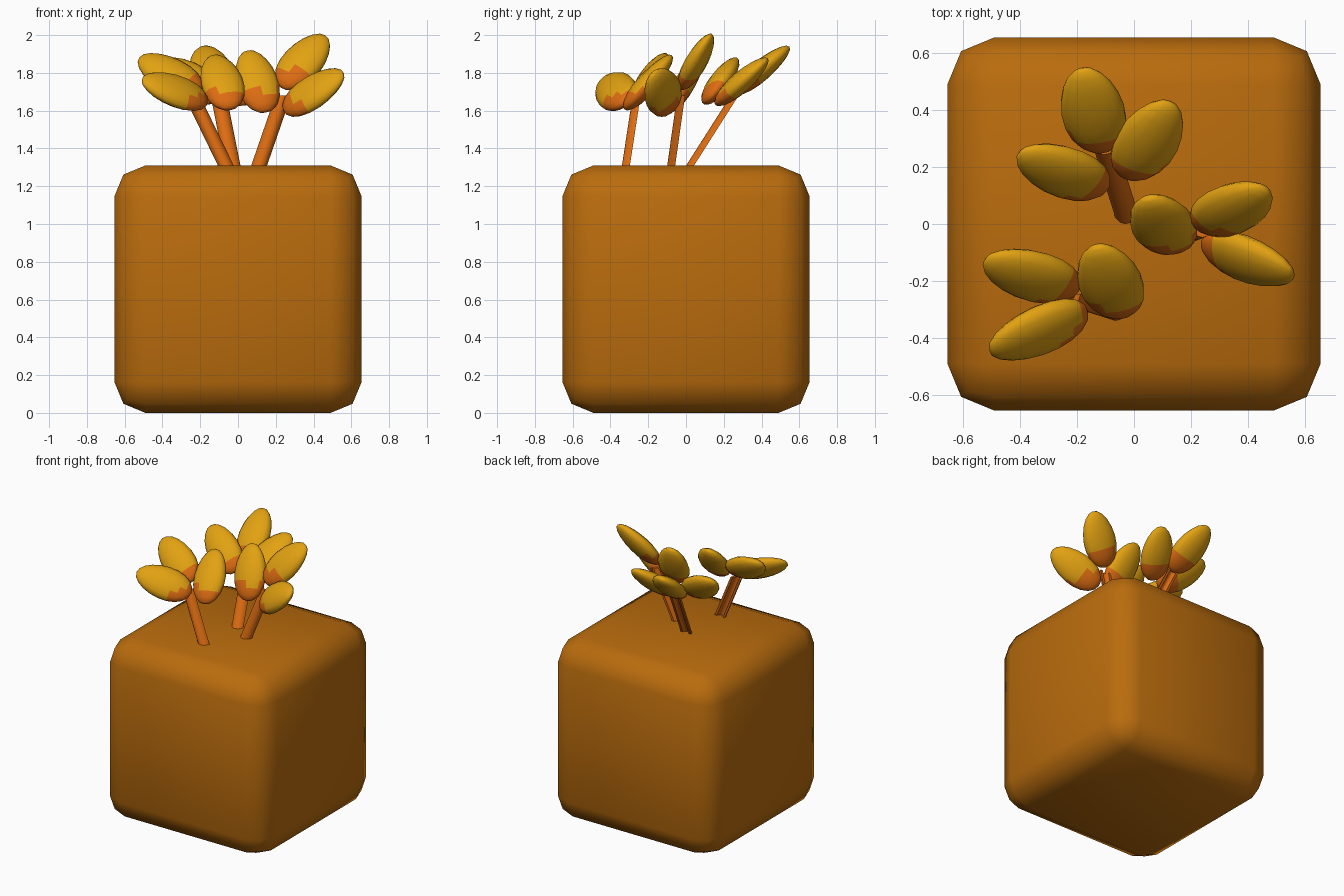
import bpy, bmesh, math
from mathutils import Vector, Matrix

if "Cube" in bpy.data.objects:
    bpy.data.objects.remove(bpy.data.objects["Cube"])


def mat(name, rgb):
    m = bpy.data.materials.new(name)
    m.diffuse_color = (*rgb, 1)
    m.use_nodes = True
    m.node_tree.nodes["Principled BSDF"].inputs["Base Color"].default_value = m.diffuse_color
    return m


BROWN = mat("pot_brown", (0.49, 0.15, 0.004))
ORANGE = mat("stem_orange", (0.72, 0.15, 0.006))
YELLOW = mat("leaf_yellow", (0.76, 0.36, 0.006))


def finish(name, bm, mats, angle):
    bmesh.ops.recalc_face_normals(bm, faces=bm.faces[:])
    me = bpy.data.meshes.new(name)
    bm.to_mesh(me)
    bm.free()
    for m in mats:
        me.materials.append(m)
    ob = bpy.data.objects.new(name, me)
    bpy.context.collection.objects.link(ob)
    bpy.ops.object.select_all(action='DESELECT')
    ob.select_set(True)
    bpy.context.view_layer.objects.active = ob
    bpy.ops.object.shade_smooth_by_angle(angle=math.radians(angle))
    return ob


# Rounded cube pot
bm = bmesh.new()
bmesh.ops.create_cube(bm, size=1.31, matrix=Matrix.Translation((0, 0, 0.655)))
bmesh.ops.bevel(bm, geom=bm.edges[:], offset=0.165, segments=2, profile=0.5, affect='EDGES')
finish("pot", bm, [BROWN], 60)


# Stems: gutter-shaped half tubes, open at the back
def stem(name, a, b):
    arc = [math.pi + math.pi * i / 6 for i in range(7)]
    prof = [(r * math.cos(t), r * math.sin(t) + 0.015)
            for r, ts in ((0.042, arc), (0.024, arc[::-1])) for t in ts]
    bm = bmesh.new()
    rings = [[bm.verts.new((p[0] + x, p[1] + y, p[2])) for x, y in prof] for p in (a, b)]
    n = len(prof)
    for i in range(n):
        j = (i + 1) % n
        bm.faces.new((rings[0][i], rings[0][j], rings[1][j], rings[1][i]))
    for r in rings:
        bm.faces.new(r)
    finish(name, bm, [ORANGE], 40)


stem("front_stem", (-0.055, -0.315, 1.29), (-0.23, -0.26, 1.65))
stem("right_stem", (0.105, -0.075, 1.29), (0.24, -0.02, 1.68))
stem("back_stem", (-0.025, 0.015, 1.29), (-0.105, 0.27, 1.69))


# Leaves: flattened eggs whose broad side faces front and up
def leaf(name, centre, direction):
    u = Vector(direction).normalized()
    n = Vector((0, -0.7, 0.7))
    n = (n - u * n.dot(u)).normalized()
    v = n.cross(u)
    c = Vector(centre)
    bm = bmesh.new()
    bmesh.ops.create_uvsphere(bm, u_segments=14, v_segments=10, radius=1)
    local = {}
    for w in bm.verts:
        x, y, z = w.co
        k = 1 - 0.1 * z                      # slightly narrower tip
        local[w] = z
        w.co = c + u * (0.195 * z) + v * (0.113 * x * k) + n * (0.055 * y * k)
    # orange underside at the base end
    for f in bm.faces:
        z = sum(local[w] for w in f.verts) / len(f.verts)
        dz = f.calc_center_median().z - c.z
        f.material_index = 1 if 0.7 * z + 4.2 * dz < -0.5 else 0
    finish(name, bm, [YELLOW, ORANGE], 60)


LEAVES = {
    "front_leaf_1": ((-0.36, -0.18, 1.79), (-0.28, 0.10, 0.16)),
    "front_leaf_2": ((-0.085, -0.20, 1.75), (-0.08, 0.22, 0.25)),
    "front_leaf_3": ((-0.335, -0.375, 1.705), (-0.31, -0.12, 0.10)),
    "right_leaf_1": ((0.10, 0.00, 1.755), (-0.08, 0.15, 0.26)),
    "right_leaf_2": ((0.345, 0.055, 1.86), (0.21, 0.13, 0.25)),
    "right_leaf_3": ((0.40, -0.125, 1.70), (0.29, -0.09, 0.18)),
    "back_leaf_1": ((-0.145, 0.40, 1.815), (-0.06, 0.25, 0.21)),
    "back_leaf_2": ((0.05, 0.295, 1.755), (0.14, 0.25, 0.22)),
    "back_leaf_3": ((-0.25, 0.185, 1.76), (-0.26, 0.12, 0.18)),
}
for name, (c, d) in LEAVES.items():
    leaf(name, c, d)
